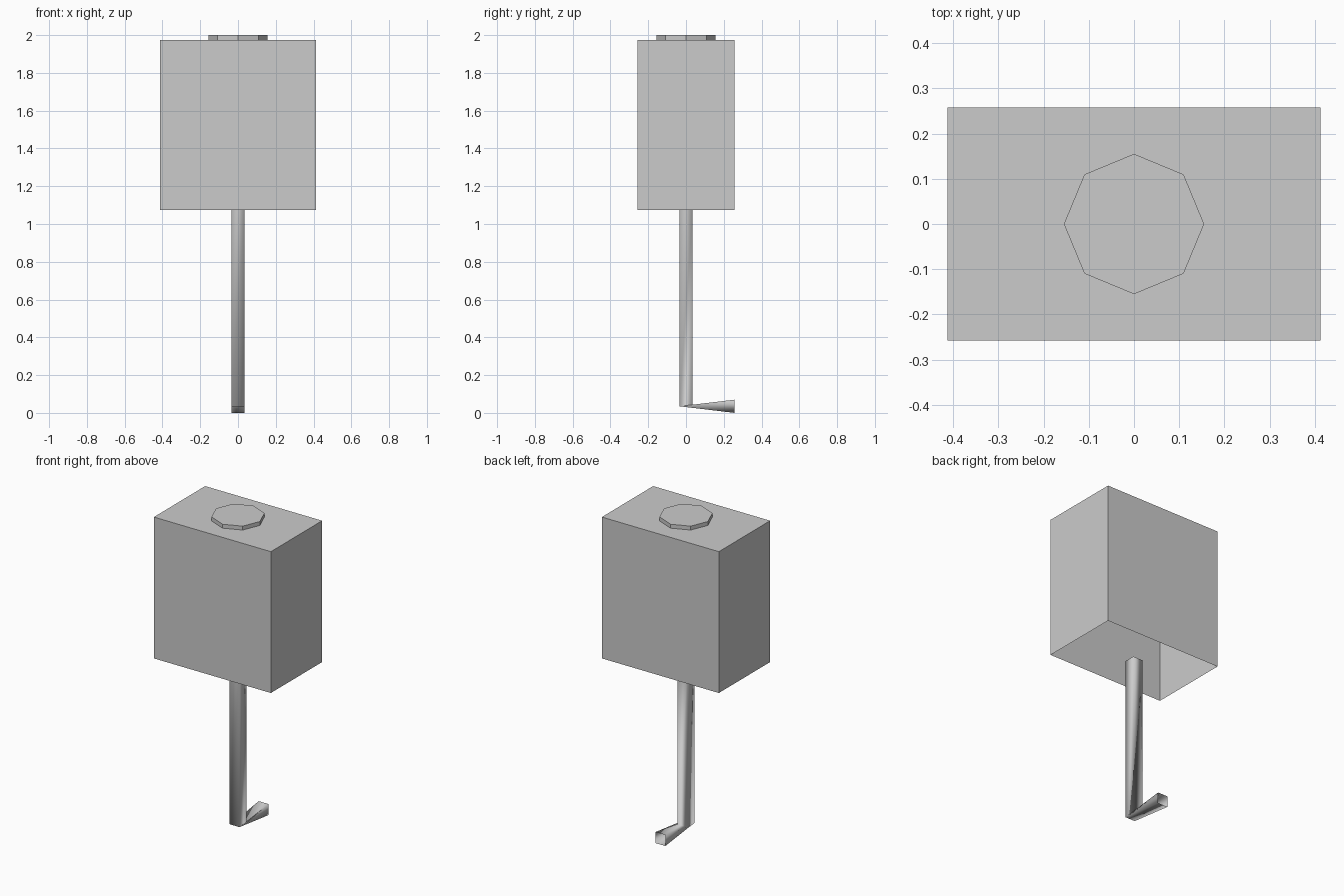
import bpy
import math

if "Cube" in bpy.data.objects:
    bpy.data.objects.remove(bpy.data.objects["Cube"])

grey = bpy.data.materials.new("plain_grey")
grey.diffuse_color = (0.6, 0.6, 0.6, 1)
grey.use_nodes = True
grey.node_tree.nodes["Principled BSDF"].inputs["Base Color"].default_value = grey.diffuse_color


def loft(name, rings, cap_end=False, smooth=False):
    """Bridge successive rings of points into a tube, optionally capping the last."""
    n = len(rings[0])
    verts = [p for ring in rings for p in ring]
    faces = []
    for r in range(len(rings) - 1):
        a, b = r * n, (r + 1) * n
        for i in range(n):
            j = (i + 1) % n
            faces.append((a + i, a + j, b + j, b + i))
    if cap_end:
        faces.append(tuple(range(len(verts) - n, len(verts))))
    mesh = bpy.data.meshes.new(name)
    mesh.from_pydata(verts, [], faces)
    mesh.materials.append(grey)
    mesh.polygons.foreach_set("use_smooth", [smooth] * len(faces))
    obj = bpy.data.objects.new(name, mesh)
    bpy.context.collection.objects.link(obj)
    return obj


def rect(hx, hy, z):
    return [(sx * hx, sy * hy, z) for sx, sy in ((1, 1), (-1, 1), (-1, -1), (1, -1))]


# Tank: box with a closed top and open underside
loft("tank", [rect(0.412, 0.258, 1.075), rect(0.412, 0.258, 1.975)], cap_end=True)


# Lid: low octagonal disc
def octagon(r, z):
    return [(r * math.cos(i * math.pi / 4), r * math.sin(i * math.pi / 4), z)
            for i in range(8)]


loft("lid", [octagon(0.155, 1.975), octagon(0.155, 2.0)], cap_end=True)

# Pipe: square open tube going down, then a quarter-twisted outlet to the back
w = 0.035
joint = rect(w, w, w)
outlet = [(-y, 0.258, w + x) for x, y, z in joint]
loft("outlet_pipe", [outlet, joint, rect(w, w, 1.075)], smooth=True)
